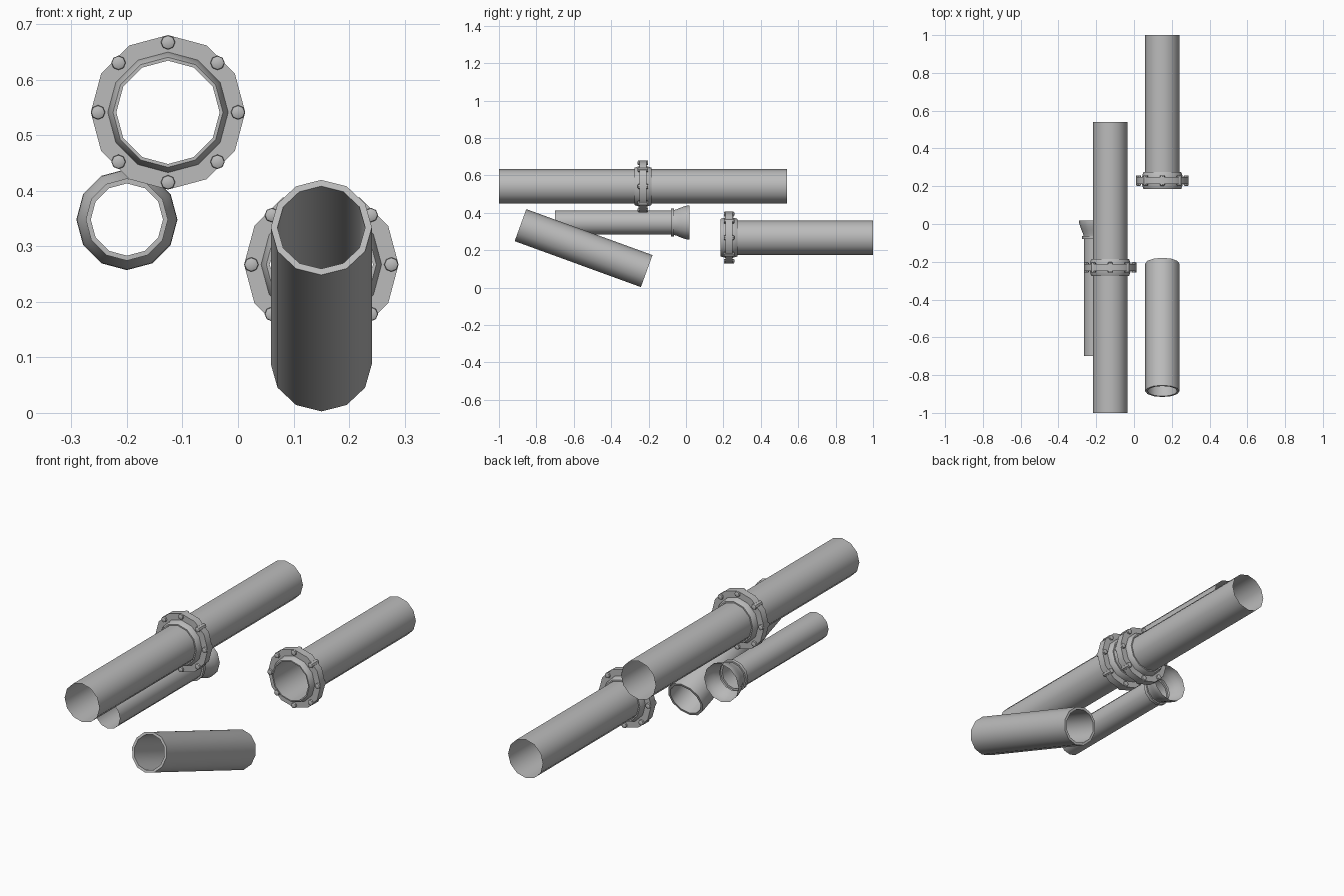
import bpy, bmesh, math
from mathutils import Matrix, Vector

cube = bpy.data.objects.get("Cube")
if cube:
    bpy.data.objects.remove(cube, do_unlink=True)

SIDES = 12
grey = bpy.data.materials.new("pipe grey")
grey.use_nodes = True
grey.diffuse_color = (0.5, 0.5, 0.5, 1)
grey.node_tree.nodes["Principled BSDF"].inputs["Base Color"].default_value = (0.5, 0.5, 0.5, 1)


def lathe(bm, profile, centre=(0, 0, 0), sides=SIDES, closed=False):
    """Spin a profile of (y, radius) points around the y axis."""
    rings = []
    for y, r in profile:
        rings.append([bm.verts.new(Vector(centre) + Vector((
            r * math.cos(math.tau * i / sides), y, r * math.sin(math.tau * i / sides))))
            for i in range(sides)])
    pairs = list(zip(rings, rings[1:]))
    if closed:
        pairs.append((rings[-1], rings[0]))
    for a, b in pairs:
        for i in range(sides):
            j = (i + 1) % sides
            bm.faces.new((a[i], b[i], b[j], a[j]))
    return rings


def finish(bm, name, location, tilt=0, recalc=True):
    if recalc:
        bmesh.ops.recalc_face_normals(bm, faces=bm.faces)
    mesh = bpy.data.meshes.new(name)
    bm.to_mesh(mesh)
    bm.free()
    mesh.materials.append(grey)
    obj = bpy.data.objects.new(name, mesh)
    bpy.context.collection.objects.link(obj)
    obj.location = location
    obj.rotation_euler.x = math.radians(tilt)
    bpy.ops.object.select_all(action='DESELECT')
    obj.select_set(True)
    bpy.context.view_layer.objects.active = obj
    bpy.ops.object.shade_smooth_by_angle(angle=math.radians(35))
    return obj


def pipe(name, profile, location, tilt=0, closed=False):
    bm = bmesh.new()
    lathe(bm, profile, closed=closed)
    return finish(bm, name, location, tilt, recalc=closed)


def flange_joint(name, location):
    # Collar sleeve that tapers towards both ends
    half = [(0.046, 0.093), (0.046, 0.099), (0.04, 0.102), (0.016, 0.109)]
    pipe(name + "_collar", half + [(-y, r) for y, r in reversed(half)], location, closed=True)
    # Flat ring
    pipe(name + "_flange", [(-0.018, 0.1), (-0.018, 0.139), (0.018, 0.139), (0.018, 0.1)],
         location, closed=True)
    # Ring of through bolts with domed ends
    bm = bmesh.new()
    end = [(0.028, 0.008), (0.026, 0.012), (0.022, 0.013)]
    for k in range(8):
        a = math.tau * k / 8
        rings = lathe(bm, [(-y, r) for y, r in end] + end[::-1],
                      (0.126 * math.cos(a), 0, 0.126 * math.sin(a)), sides=8)
        bm.faces.new(rings[0])
        bm.faces.new(rings[-1])
    finish(bm, name + "_bolts", location)


R = 0.092

# Long upper pipe with a joint
pipe("long_pipe", [(-1, R), (0.54, R)], (-0.126, 0, 0.541))
flange_joint("long_pipe_joint", (-0.126, -0.23, 0.541))

# Rear pipe ending in a joint
pipe("rear_pipe", [(0.23, R), (1, R)], (0.15, 0, 0.267))
flange_joint("rear_pipe_joint", (0.15, 0.23, 0.267))

# Narrow pipe with a raised band and a flared socket
pipe("narrow_pipe", [(-0.7, 0.065), (-0.08, 0.065), (-0.08, 0.074), (-0.064, 0.074),
                     (-0.064, 0.067), (-0.05, 0.07), (-0.03, 0.079), (-0.01, 0.086),
                     (0.003, 0.09), (0.018, 0.091)], (-0.2, 0, 0.348))

# Loose thick-walled pipe section lying at a slant
L = 0.359
pipe("loose_pipe", [(-L, 0.079), (-L, 0.091), (L, 0.091), (L, 0.079)],
     (0.15, -0.5475, 0.211), tilt=-20, closed=True)
